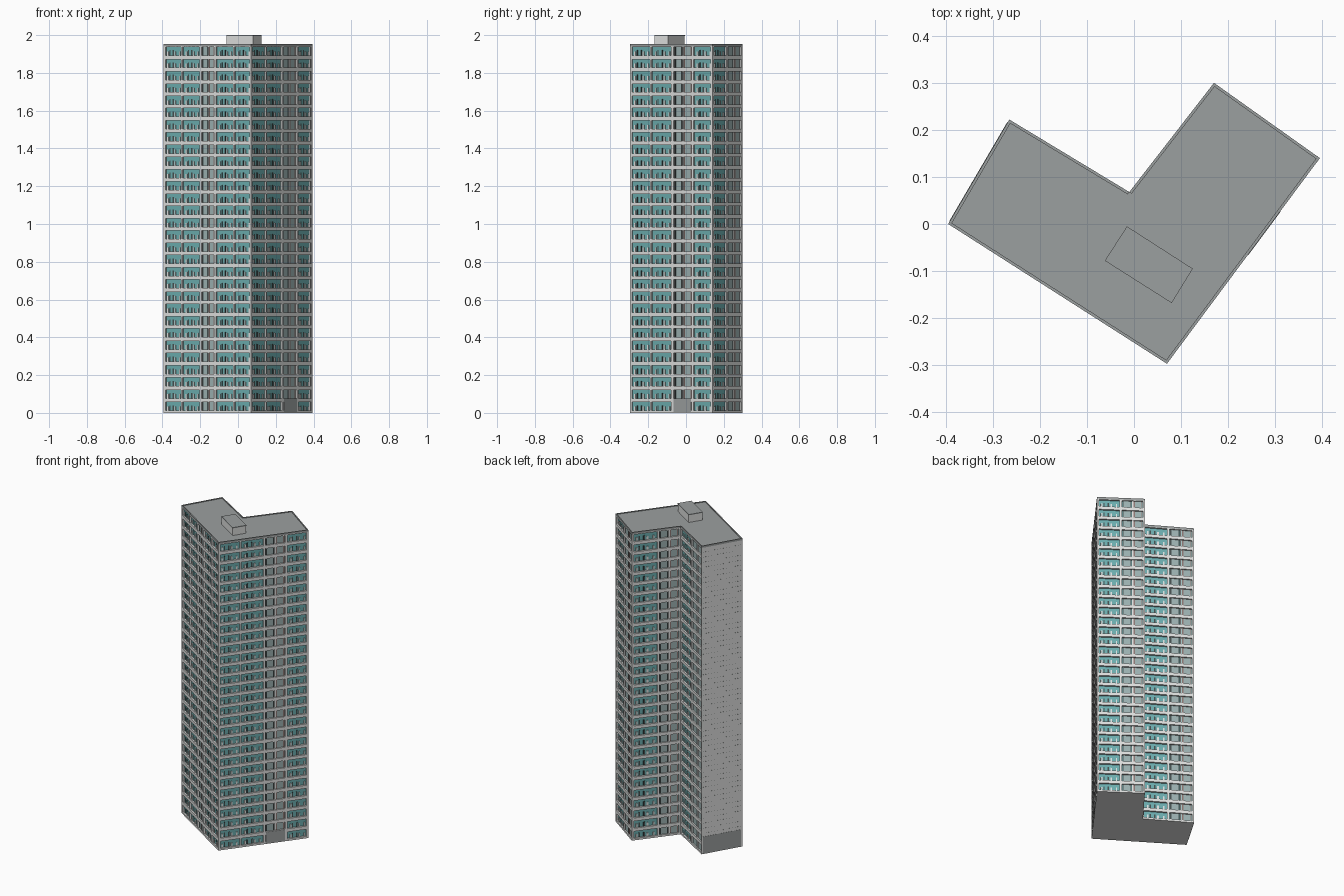
import bpy, bmesh
from mathutils import Vector

if "Cube" in bpy.data.objects:
    bpy.data.objects.remove(bpy.data.objects["Cube"], do_unlink=True)


def material(name, r, g, b):
    m = bpy.data.materials.new(name)
    m.use_nodes = True
    m.diffuse_color = (r, g, b, 1)
    m.node_tree.nodes["Principled BSDF"].inputs["Base Color"].default_value = (r, g, b, 1)
    return m


WALL = material("light wall", 0.74, 0.75, 0.74)
ROOF = material("roof grey", 0.33, 0.35, 0.35)
GLASS = material("teal glass", 0.15, 0.42, 0.43)
PALE = material("pale grey glass", 0.33, 0.44, 0.44)
DARK = material("dark frame", 0.06, 0.08, 0.08)
BROWN = material("brown frame", 0.26, 0.18, 0.17)

FOOT = [Vector(p) for p in ((-.395, 0), (.07, -.297), (.395, .14),
                            (.17, .30), (-.01, .068), (-.265, .222))]
TOP, FLOORS, DEPTH = 1.945, 30, 0.012
STEP = TOP / FLOORS
parts = {}


def mesh_for(name, mat):
    if name not in parts:
        parts[name] = (bmesh.new(), mat)
    return parts[name][0]


def prism(bm, points, z0, z1):
    low = [bm.verts.new((p[0], p[1], z0)) for p in points]
    high = [bm.verts.new((p[0], p[1], z1)) for p in points]
    n = len(points)
    bm.faces.new(low[::-1])
    bm.faces.new(high)
    for i in range(n):
        j = (i + 1) % n
        bm.faces.new((low[i], low[j], high[j], high[i]))


class Facade:
    """A local frame along one side: u runs along it, d goes inward."""

    def __init__(self, a, b):
        self.a, self.length = a, (b - a).length
        self.t = (b - a).normalized()
        self.n = Vector((self.t.y, -self.t.x))

    def box(self, name, mat, u0, u1, z0, z1, d0=0.0, d1=DEPTH):
        at = lambda u, d: self.a + self.t * u - self.n * d
        prism(mesh_for(name, mat), [at(u0, d1), at(u0, d0), at(u1, d0), at(u1, d1)], z0, z1)


def balcony_bay(f, u0, u1, z):
    # Glazed strip over a row of low panels and dark door slots
    w = u1 - u0
    sill, mid = z + .012, z + .034
    for s, e in ((.14, .21), (.58, .65), (.83, .89)):
        f.box("balcony_panels", WALL, u0 + w * s, u0 + w * e, sill, mid, .006)
    for s, e in ((.26, .31), (.45, .52)):
        f.box("door_slots", DARK, u0 + w * s, u0 + w * e, sill, z + .040, .009)


def plain_bay(f, u0, u1, z):
    # Pair of tall pale windows with a central pier and thin jambs
    w = u1 - u0
    sill, head = z + .011, z + .058
    for s, e in ((.08, .45), (.55, .92)):
        f.box("pale_windows", PALE, u0 + w * s, u0 + w * e, sill, head, .008)
    f.box("window_piers", WALL, u0 + w * .47, u0 + w * .53, sill, head, .005)
    for s in (.06, .40):
        f.box("window_jambs", DARK, u0 + w * s, u0 + w * (s + .05), sill, head, .007)
    for s in (.55, .89):
        f.box("brown_jambs", BROWN, u0 + w * s, u0 + w * (s + .05), sill, head, .007)


sides = [Facade(p, FOOT[(i + 1) % len(FOOT)]) for i, p in enumerate(FOOT)]

# Glazed core, set back behind the facade grid
inset = []
for i, p in enumerate(FOOT):
    n1, n2 = sides[i - 1].n, sides[i].n
    inset.append(p - (n1 + n2) * (DEPTH * .9 / (1 + n1.dot(n2))))
prism(mesh_for("glazed_core", GLASS), inset, .002, TOP - .002)

# Base slab, roof deck and parapet
prism(mesh_for("base_slab", WALL), FOOT, 0, .005)
prism(mesh_for("roof_deck", ROOF), FOOT, TOP - .004, TOP + .004)
for f in sides:
    f.box("parapet", ROOF, 0, f.length, TOP + .003, TOP + .008, 0, .006)

# Bay rhythm of each glazed side: kind and end fraction
RHYTHM = [
    [("b", .21), ("b", .42), ("p", .59), ("b", .80), ("b", 1)],
    [("b", .25), ("b", .51), ("p", .76), ("b", 1)],
    [("b", .49), ("p", 1)],
    [("b", .54), ("p", 1)],
    [("b", .49), ("p", 1)],
]
PIER = .005
for index, bays in enumerate(RHYTHM):
    f = sides[index]
    L = f.length
    # Floor bands
    for k in range(FLOORS + 1):
        z = k * STEP
        f.box("floor_bands", WALL, 0, L, max(z - .008, .004), min(z + .012, TOP - .003))
    start = 0
    for kind, end in bays:
        u0, u1 = start * L + PIER, end * L - PIER
        for k in range(FLOORS):
            (balcony_bay if kind == "b" else plain_bay)(f, u0, u1, k * STEP)
        # Full-height piers, wider beside the plain bays
        extra = .004 if kind == "p" else 0
        for a, b in ((u0 - PIER, u0 + extra), (u1 - extra, u1 + PIER)):
            f.box("piers", WALL, a, b, .004, TOP - .003)
        start = end

# Plain lobby wall at the foot of the stair bay
f = sides[1]
f.box("lobby_wall", ROOF, f.length * .53, f.length * .74, .004, .075, -.001)

# Blank end wall with rows of small vents and a darker plinth
f = sides[5]
f.box("end_wall", WALL, 0, f.length, .004, TOP - .003)
f.box("end_plinth", ROOF, .008, f.length - .008, .004, .11, -.001, .004)
VENTS = 14
for k in range(4, 2 * FLOORS):
    z = k * STEP / 2
    for j in range(VENTS):
        u = f.length * (j + .5) / VENTS
        f.box("end_vents", DARK, u - .0015, u + .0015, z, z + .002, -.0008, .004)

# Rooftop plant room with a thin cap
ROOM = [Vector(p) for p in ((-.062, -.078), (.08, -.168), (.125, -.095), (-.015, -.005))]
centre = sum(ROOM, Vector((0, 0))) / len(ROOM)
prism(mesh_for("plant_room", WALL), [centre + (p - centre) * .98 for p in ROOM], TOP, 1.996)
prism(mesh_for("plant_room_cap", ROOF), ROOM, 1.995, 2.0)

# Turn every part into an object
for name, (bm, mat) in parts.items():
    bmesh.ops.recalc_face_normals(bm, faces=bm.faces)
    mesh = bpy.data.meshes.new(name)
    bm.to_mesh(mesh)
    bm.free()
    mesh.materials.append(mat)
    bpy.context.scene.collection.objects.link(bpy.data.objects.new(name, mesh))
